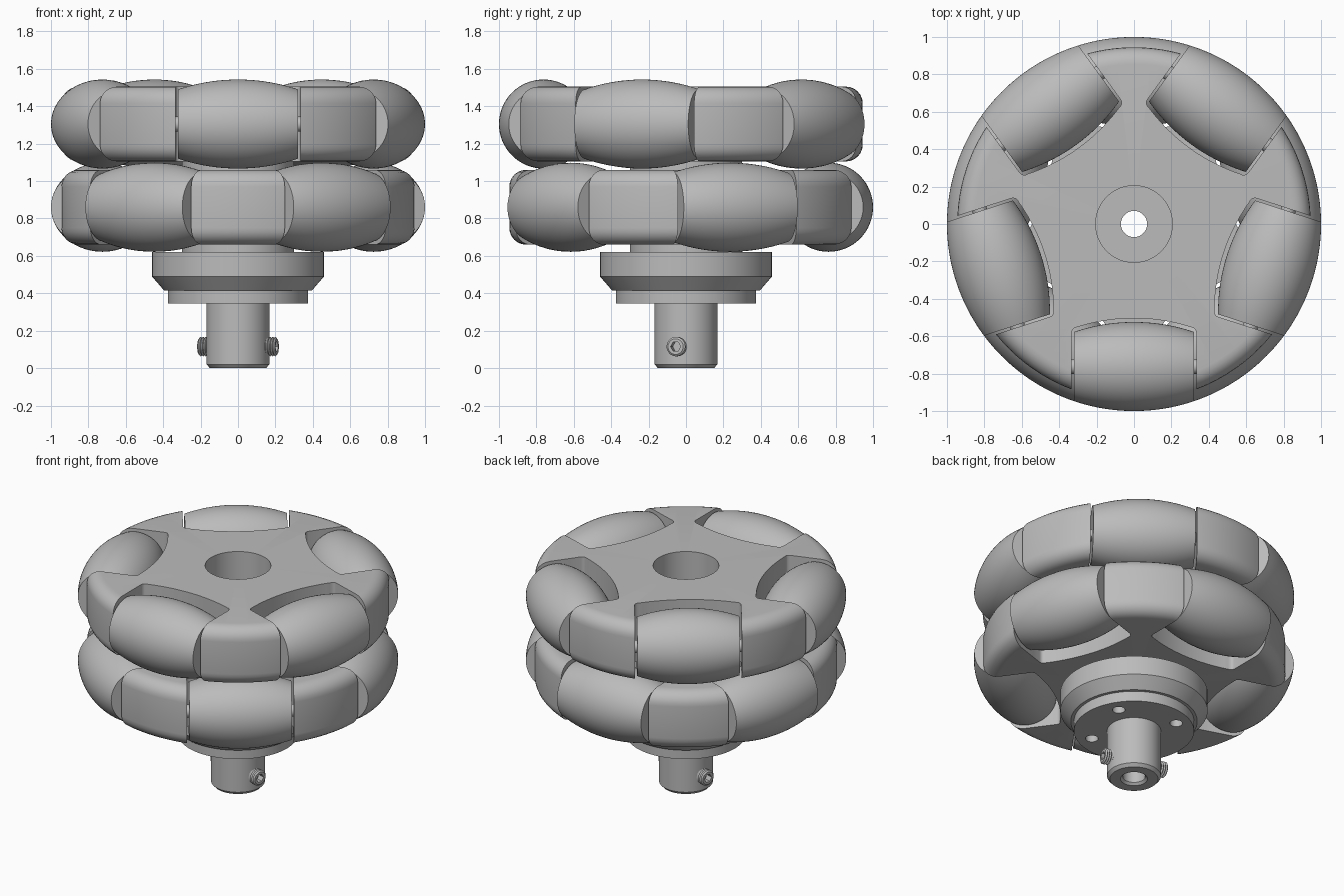
import bpy, bmesh, math
from mathutils import Matrix, Vector

if "Cube" in bpy.data.objects:
    bpy.data.objects.remove(bpy.data.objects["Cube"])

GREY = (0.5, 0.5, 0.5, 1)
metal = bpy.data.materials.new("plain grey")
metal.use_nodes = True
metal.diffuse_color = GREY
metal.node_tree.nodes["Principled BSDF"].inputs["Base Color"].default_value = GREY

AXIS_R, ROLL_R, ROLL_HALF = 0.762, 0.238, 0.32   # roller axis distance, belly radius, half length
WALL, GAP, HALF_H = 0.333, 0.02, 0.2             # pocket half width, clearance, half hub height
RIM, FILLET, BORE = 0.945, 0.09, 0.205


def make(name, bm, matrix=Matrix()):
    bmesh.ops.remove_doubles(bm, verts=bm.verts, dist=1e-5)
    bmesh.ops.recalc_face_normals(bm, faces=bm.faces)
    mesh = bpy.data.meshes.new(name)
    bm.to_mesh(mesh)
    bm.free()
    obj = bpy.data.objects.new(name, mesh)
    bpy.context.collection.objects.link(obj)
    mesh.materials.append(metal)
    obj.matrix_world = matrix
    return obj


def pick(obj):
    bpy.ops.object.select_all(action='DESELECT')
    obj.select_set(True)
    bpy.context.view_layer.objects.active = obj


def smooth(obj):
    pick(obj)
    bpy.ops.object.shade_smooth_by_angle(angle=math.radians(30))
    return obj


def lathe(name, profile, closed=False, steps=96, matrix=Matrix()):
    """Revolve (radius, z) points about z."""
    bm = bmesh.new()
    verts = [bm.verts.new((r, 0, z)) for r, z in profile]
    pairs = list(zip(verts, verts[1:])) + ([(verts[-1], verts[0])] if closed else [])
    edges = [bm.edges.new(p) for p in pairs]
    bmesh.ops.spin(bm, geom=verts + edges, cent=(0, 0, 0), axis=(0, 0, 1),
                   angle=math.tau, steps=steps)
    return make(name, bm, matrix)


def cut(obj, cutter):
    cutter.hide_render = True
    mod = obj.modifiers.new("cut", 'BOOLEAN')
    mod.operation, mod.solver, mod.object = 'DIFFERENCE', 'EXACT', cutter
    pick(obj)
    bpy.ops.object.modifier_apply(modifier=mod.name)
    bpy.data.objects.remove(cutter)


def belly(x):
    """Roller radius at x along its axis, following the unit wheel circle."""
    return math.sqrt(1 - x * x) - AXIS_R


def spread(half, count):
    return [half * (2 * i / count - 1) for i in range(count + 1)]


def pocket_cutter():
    """Five pockets with a curved inner wall and rounded corners."""
    bm = bmesh.new()
    fillet = 0.03
    inner = [(x, AXIS_R - belly(x) - GAP) for x in spread(WALL - fillet, 20)]
    base = inner[-1][1]
    corner = [(WALL - fillet + fillet * math.sin(a), base + fillet * (1 - math.cos(a)))
              for a in (math.pi / 8 * i for i in range(1, 5))]
    outline = ([(-x, y) for x, y in reversed(corner)] + inner + corner
               + [(WALL, 1.2), (-WALL, 1.2)])
    for k in range(5):
        turn = Matrix.Rotation(math.tau * k / 5, 4, 'Z')
        face = bm.faces.new([bm.verts.new(turn @ Vector((x, -y, -0.5))) for x, y in outline])
        up = bmesh.ops.extrude_face_region(bm, geom=[face])["geom"]
        bmesh.ops.translate(bm, vec=(0, 0, 1),
                            verts=[v for v in up if isinstance(v, bmesh.types.BMVert)])
    return make("pocket_cutter", bm)


def wheel(name, z, angle):
    # Hub plate with a filleted rim
    arc = [(RIM - FILLET + FILLET * math.cos(a), HALF_H - FILLET + FILLET * math.sin(a))
           for a in (math.pi / 12 * i for i in range(7))]
    profile = ([(BORE, -HALF_H)] + [(r, -h) for r, h in reversed(arc)] + arc
               + [(BORE, HALF_H)])
    hub = lathe(name + "_hub", profile, closed=True, steps=120)
    cut(hub, pocket_cutter())
    place = Matrix.Translation((0, 0, z)) @ Matrix.Rotation(angle, 4, 'Z')
    hub.matrix_world = place
    smooth(hub)
    # Barrel rollers on their pins
    barrel = [(0, -ROLL_HALF)] + [(belly(x), x) for x in spread(ROLL_HALF, 20)] + [(0, ROLL_HALF)]
    pin = [(0, -WALL - 0.02), (0.04, -WALL - 0.02), (0.04, WALL + 0.02), (0, WALL + 0.02)]
    for k in range(5):
        seat = (place @ Matrix.Rotation(math.tau * k / 5, 4, 'Z')
                @ Matrix.Translation((0, -AXIS_R, 0)) @ Matrix.Rotation(math.pi / 2, 4, 'Y'))
        smooth(lathe(f"{name}_roller_{k + 1}", barrel, steps=64, matrix=seat))
        smooth(lathe(f"{name}_pin_{k + 1}", pin, steps=24, matrix=seat))


wheel("upper_wheel", 1.305, 0)
wheel("lower_wheel", 0.86, math.pi / 5)

# Spacers between the wheels and above the flange
for name, low, high in (("wheel_spacer", 1.06, 1.105), ("flange_spacer", 0.62, 0.66)):
    smooth(lathe(name, [(BORE, low), (0.3, low), (0.3, high), (BORE, high)], closed=True))

# Mounting flange and shaft collar with a through bore
collar = lathe("shaft_collar", [
    (0.085, 0), (0.15, 0), (0.168, 0.02), (0.168, 0.345), (0.375, 0.345), (0.375, 0.415),
    (0.395, 0.415), (0.46, 0.49), (0.46, 0.62), (0.07, 0.62), (0.07, 0.015)], closed=True)

# Four bolt holes under the flange
bm = bmesh.new()
for k in range(4):
    a = math.radians(30 + 90 * k)
    bmesh.ops.create_cone(bm, cap_ends=True, segments=32, radius1=0.04, radius2=0.04, depth=0.3,
                          matrix=Matrix.Translation((0.28 * math.cos(a), 0.28 * math.sin(a), 0.35)))
cut(collar, make("bolt_hole_cutter", bm))
smooth(collar)

# Two threaded set screws with hexagonal sockets
thread = [(0, 0.1)]
for i in range(6):
    thread += [(0.042, 0.13 + i * 0.014), (0.052, 0.137 + i * 0.014)]
thread += [(0.042, 0.215), (0, 0.215)]
for k, side in enumerate(("left", "right")):
    aim = (Matrix.Translation((0, 0, 0.115)) @ Matrix.Rotation(math.radians(180 * k - 15), 4, 'Z')
           @ Matrix.Rotation(math.pi / 2, 4, 'Y'))
    screw = lathe(side + "_set_screw", thread, steps=32)
    bm = bmesh.new()
    bmesh.ops.create_cone(bm, cap_ends=True, segments=6, radius1=0.028, radius2=0.028, depth=0.1,
                          matrix=Matrix.Translation((0, 0, 0.22)))
    cut(screw, make("socket_cutter", bm))
    screw.matrix_world = aim
    smooth(screw)
